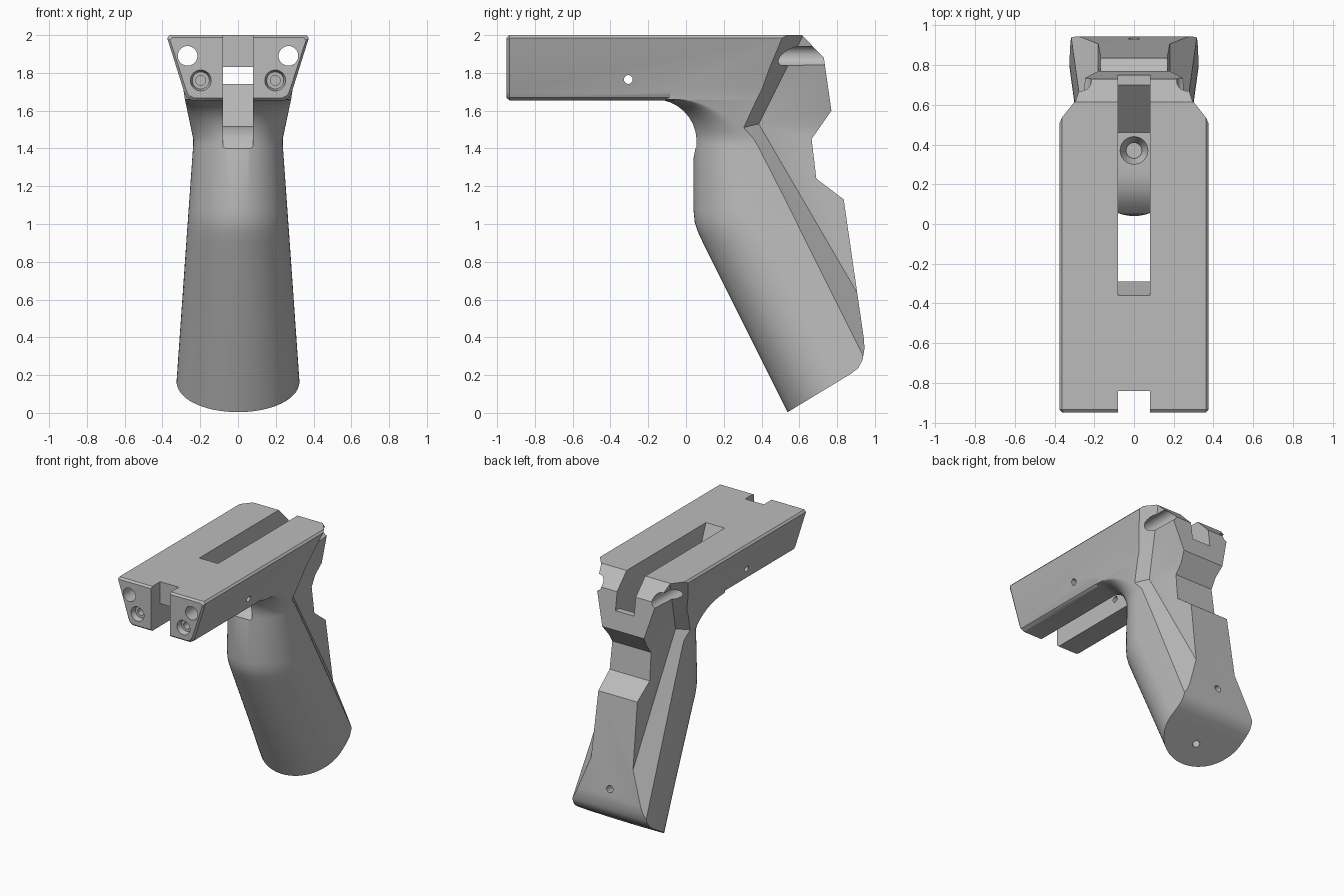
import bpy, bmesh, math
from mathutils import Vector

cube = bpy.data.objects.get("Cube")
if cube:
    bpy.data.objects.remove(cube)

grey = bpy.data.materials.new("neutral grey")
grey.use_nodes = True
COLOUR = (0.5, 0.5, 0.5, 1)
grey.diffuse_color = COLOUR
grey.node_tree.nodes["Principled BSDF"].inputs["Base Color"].default_value = COLOUR


def finish(name, bm):
    bm.normal_update()
    bmesh.ops.recalc_face_normals(bm, faces=bm.faces[:])
    if bm.calc_volume(signed=True) < 0:
        bmesh.ops.reverse_faces(bm, faces=bm.faces[:])
    mesh = bpy.data.meshes.new(name)
    bm.to_mesh(mesh)
    bm.free()
    obj = bpy.data.objects.new(name, mesh)
    bpy.context.scene.collection.objects.link(obj)
    mesh.materials.append(grey)
    return obj


def loft(name, rings):
    """Closed skin through rings that all have the same point count."""
    bm = bmesh.new()
    rows = [[bm.verts.new(p) for p in ring] for ring in rings]
    n = len(rows[0])
    for a, b in zip(rows, rows[1:]):
        for i in range(n):
            j = (i + 1) % n
            bm.faces.new((a[i], a[j], b[j], b[i]))
    bm.faces.new(rows[0][::-1])
    bm.faces.new(rows[-1])
    return finish(name, bm)


def side_prism(name, profile, half):
    return loft(name, [[(x, y, z) for y, z in profile] for x in (-half, half)])


def hole(name, start, end, r1, r2=None):
    a, b = Vector(start), Vector(end)
    turn = (b - a).to_track_quat('Z', 'Y')
    r2 = r1 if r2 is None else r2
    rings = []
    for p, r in ((a, r1), (b, r2)):
        rings.append([p + turn @ Vector((r * math.cos(t * math.pi / 16), r * math.sin(t * math.pi / 16), 0))
                      for t in range(32)])
    return loft(name, rings)


def combine(target, tool, operation):
    tool.hide_render = True
    mod = target.modifiers.new(operation.lower(), 'BOOLEAN')
    mod.operation, mod.solver = operation, 'EXACT'
    mod.object = tool
    bpy.context.view_layer.update()
    shaped = target.evaluated_get(bpy.context.evaluated_depsgraph_get())
    mesh = bpy.data.meshes.new_from_object(shaped)
    target.modifiers.clear()
    target.data = mesh
    bpy.data.objects.remove(tool)


# Handle: D-shaped sections with a rounded front, swept down and back
def handle_ring(z, front, width, depth):
    pts = [(width, 1.05, z)]
    for k in range(33):
        t = math.pi * k / 32
        pts.append((width * math.cos(t), front + depth * (1 - math.sin(t)), z))
    return pts + [(-width, 1.05, z)]


rows = [(-0.2, 0.64, 0.351, 0.36), (0.4, 0.34, 0.309, 0.36), (0.9, 0.09, 0.274, 0.34),
        (0.96, 0.062, 0.27, 0.33), (1.01, 0.046, 0.266, 0.32), (1.07, 0.04, 0.262, 0.31),
        (1.42, 0.04, 0.237, 0.27)]
for k in range(9):
    t = math.pi / 2 * k / 8
    z = 1.45 + 0.21 * math.sin(t)
    rows.append((z, -0.17 + 0.21 * math.cos(t), 0.237 + 0.21 * (z - 1.45), 0.27 - 0.02 * k))
rows.append((1.75, -0.17, 0.295, 0.11))
body = loft("grip_frame", [handle_ring(*r) for r in rows])

# Top bar: tapered section with chamfered edges and front end
half = [(0.362, 2.0), (0.375, 1.985), (0.284, 1.695), (0.272, 1.67), (0.245, 1.655)]
section = half + [(-x, z) for x, z in reversed(half)]


def bar_ring(y, inset):
    k = 1 - inset / 0.2
    return [(x * (1 - inset / 0.375), y, 1.83 + (z - 1.83) * k) for x, z in section]


combine(body, loft("top_bar", [bar_ring(-0.95, 0.015), bar_ring(-0.935, 0), bar_ring(1.1, 0)]), 'UNION')

# Trim to the stepped back and slanted rounded base
outline = [(-1.2, 2.2), (0.42, 2.2), (0.73, 1.88), (0.77, 1.6), (0.665, 1.45), (0.69, 1.24),
           (0.835, 1.13), (0.942, 0.39), (0.945, 0.34), (0.935, 0.28), (0.91, 0.235), (0.87, 0.205),
           (0.54, 0.005), (0.2, -0.21), (-1.2, -0.21)]
combine(body, side_prism("outline", outline, 0.6), 'INTERSECT')

# Recessed rear side panels with sloping borders
inner = [(0.18, 1.16, 0.2), (0.18, 0.385, 1.53), (0.32, 0.67, 2.1),
         (0.2, 0.82, 2.1), (0.155, 0.82, 1.52), (0.15, 1.2, 1.0)]
outer = [(0.5, 0.875, 0.03), (0.5, 0.02, 1.44), (0.5, 0.51, 2.18),
         (0.5, 1.0, 2.18), (0.5, 1.1, 1.52), (0.5, 1.3, 1.0)]
for side in (-1, 1):
    bm = bmesh.new()
    a = [bm.verts.new((side * x, y, z)) for x, y, z in inner]
    b = [bm.verts.new((side * x, y, z)) for x, y, z in outer]
    for i in range(6):
        j = (i + 1) % 6
        bm.faces.new((a[i], a[j], b[j], b[i]))
    for v in (a, b):
        bm.faces.new((v[1], v[2], v[3], v[4]))
        bm.faces.new((v[0], v[1], v[4], v[5]))
    bmesh.ops.triangulate(bm, faces=bm.faces[:])
    combine(body, finish("panel_cutter", bm), 'DIFFERENCE')

# Central slot, leaving a bridge near the front
slot = [(-1.1, 1.3), (0.03, 1.3), (0.05, 1.4), (0.1, 1.46), (0.17, 1.505), (0.25, 1.52), (0.46, 1.52),
        (0.7, 1.74), (1.15, 1.74), (1.15, 2.1), (-0.4, 2.1), (-0.29, 1.83), (-0.84, 1.83), (-0.84, 2.1),
        (-1.1, 2.1)]
combine(body, side_prism("slot", slot, 0.08), 'DIFFERENCE')

# Holes: long bores, counterbored screws, cross pin, handle screws
holes = [((-0.5, -0.305, 1.765), (0.5, -0.305, 1.765), 0.023, None),
         ((0, 0.37, 1.54), (0, 0.37, 1.46), 0.08, 0.04),
         ((0, 0.37, 1.5), (0, 0.37, 1.2), 0.038, None),
         ((0, 1.0, 0.46), (0, 0.75, 0.42), 0.027, None),
         ((0, 0.74, 0.0), (0, 0.62, 0.25), 0.027, None)]
for s in (-1, 1):
    holes += [((s * 0.267, -1.1, 1.89), (s * 0.267, 1.1, 1.89), 0.052, None),
              ((s * 0.197, -0.96, 1.76), (s * 0.197, -0.91, 1.76), 0.058, 0.045),
              ((s * 0.197, -0.94, 1.76), (s * 0.197, -0.6, 1.76), 0.026, None)]
for h in holes:
    combine(body, hole("hole", *h), 'DIFFERENCE')

# Shading
bpy.ops.object.select_all(action='DESELECT')
body.select_set(True)
bpy.context.view_layer.objects.active = body
bpy.ops.object.shade_smooth_by_angle(angle=math.radians(25))
